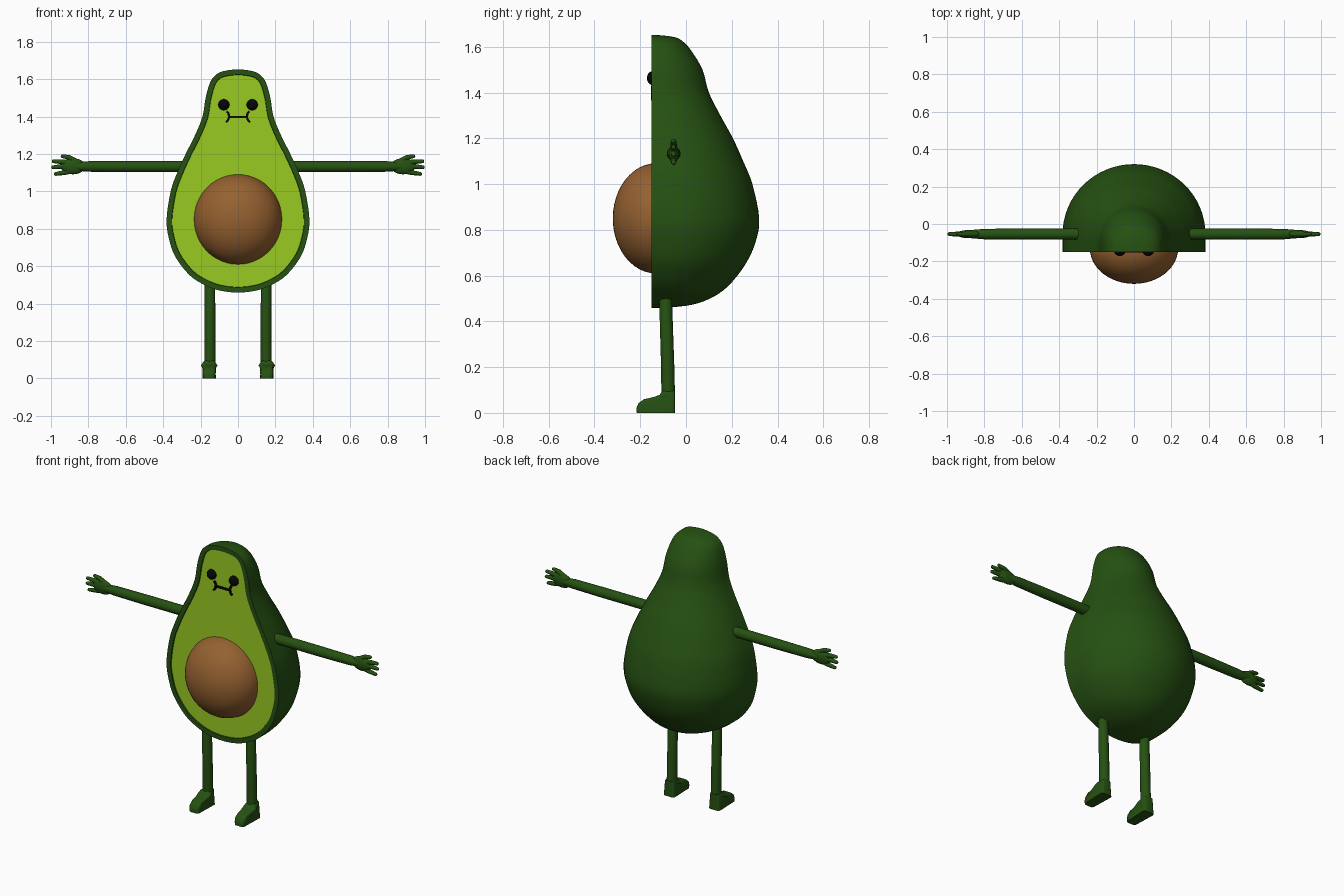
import bpy, bmesh, math
from mathutils import Vector

if "Cube" in bpy.data.objects:
    bpy.data.objects.remove(bpy.data.objects["Cube"])


def material(name, rgb):
    m = bpy.data.materials.new(name)
    m.diffuse_color = (*rgb, 1)
    m.use_nodes = True
    m.node_tree.nodes["Principled BSDF"].inputs["Base Color"].default_value = m.diffuse_color
    return m


SKIN = material("dark green skin", (0.019, 0.082, 0.006))
FLESH = material("light green flesh", (0.32, 0.60, 0.016))
SEED = material("brown seed", (0.30, 0.12, 0.03))
BLACK = material("black", (0.002, 0.002, 0.002))
FRONT = -0.15      # y of the flat cut face
RECESS = 0.006     # flesh sits slightly behind the rim


def finish(bm, name, mats, angle=40):
    bmesh.ops.recalc_face_normals(bm, faces=bm.faces[:])
    me = bpy.data.meshes.new(name)
    bm.to_mesh(me)
    bm.free()
    for m in mats:
        me.materials.append(m)
    ob = bpy.data.objects.new(name, me)
    bpy.context.collection.objects.link(ob)
    bpy.ops.object.select_all(action='DESELECT')
    ob.select_set(True)
    bpy.context.view_layer.objects.active = ob
    bpy.ops.object.shade_smooth_by_angle(angle=math.radians(angle))
    return ob


def ellipsoid(name, centre, radii, mat, seg=32):
    bm = bmesh.new()
    bmesh.ops.create_uvsphere(bm, u_segments=seg, v_segments=seg // 2, radius=1)
    for v in bm.verts:
        v.co = Vector(centre) + Vector(a * b for a, b in zip(v.co, radii))
    return finish(bm, name, [mat])


def smooth_path(pts, steps):
    """Catmull-Rom through the points."""
    out = []
    for i in range(1, len(pts) - 2):
        a, b, c, d = (Vector(p) for p in pts[i - 1:i + 3])
        for k in range(steps):
            t = k / steps
            out.append(0.5 * (2 * b + (c - a) * t + (2 * a - 5 * b + 4 * c - d) * t * t
                              + (3 * b - a - 3 * c + d) * t ** 3))
    out.append(Vector(pts[-2]))
    return out


def tube(name, pts, radii, mat, n=16):
    """Round tube along pts with a rounded far end."""
    pts = [Vector(p) for p in pts]
    radii = list(radii)
    d, r, tip = (pts[-1] - pts[-2]).normalized(), radii[-1], pts[-1]
    for a in (30, 60, 80):
        pts.append(tip + d * r * math.sin(math.radians(a)))
        radii.append(r * math.cos(math.radians(a)))
    bm = bmesh.new()
    rings = []
    for i, (p, r) in enumerate(zip(pts, radii)):
        t = (pts[min(i + 1, len(pts) - 1)] - pts[max(i - 1, 0)]).normalized()
        u = t.cross(Vector((0, 1, 0))).normalized()
        if u.length < 0.5:
            u = Vector((1, 0, 0))
        w = t.cross(u)
        rings.append([bm.verts.new(p + r * (u * math.cos(k * math.tau / n) + w * math.sin(k * math.tau / n)))
                      for k in range(n)])
    for a, b in zip(rings, rings[1:]):
        for k in range(n):
            bm.faces.new((a[k], a[(k + 1) % n], b[(k + 1) % n], b[k]))
    bm.faces.new(rings[0])
    bm.faces.new(rings[-1])
    return finish(bm, name, [mat], 60)


# Body: half-pear lofted from (half width, depth, height)
profile = [(-.08, -.09, 1.64), (0, 0, 1.652), (.08, .10, 1.642), (.122, .14, 1.62), (.15, .175, 1.58),
           (.173, .222, 1.5), (.19, .25, 1.4), (.23, .30, 1.3), (.28, .355, 1.2), (.325, .40, 1.1),
           (.36, .44, 1.0), (.382, .47, .85), (.37, .455, .75), (.335, .41, .65), (.257, .33, .55),
           (.17, .245, .495), (.09, .15, .468), (0, 0, .459), (-.09, -.15, .468)]
path = smooth_path(profile, 4)
bm = bmesh.new()
N = 32
top = bm.verts.new((0, FRONT, path[0].z))
bottom = bm.verts.new((0, FRONT, path[-1].z))
rings = []
for w, d, z in path[1:-1]:
    side = 0.25 * w   # short straight flank before the round back
    ring = [bm.verts.new((w, FRONT, z))]
    for k in range(N + 1):
        a = math.pi * k / N
        ring.append(bm.verts.new((w * math.cos(a), FRONT + side + (d - side) * math.sin(a), z)))
    ring.append(bm.verts.new((-w, FRONT, z)))
    rings.append(ring)
for a, b in zip(rings, rings[1:]):
    for k in range(len(a) - 1):
        bm.faces.new((a[k], a[k + 1], b[k + 1], b[k]))
for k in range(len(rings[0]) - 1):
    bm.faces.new((top, rings[0][k + 1], rings[0][k]))
    bm.faces.new((bottom, rings[-1][k], rings[-1][k + 1]))
front = bm.faces.new([top] + [r[0] for r in rings] + [bottom] + [r[-1] for r in reversed(rings)])
bmesh.ops.recalc_face_normals(bm, faces=bm.faces[:])
# rim, then recessed flesh
bmesh.ops.inset_region(bm, faces=[front], thickness=0.028, use_even_offset=True)
bmesh.ops.inset_region(bm, faces=[front], thickness=0.002, depth=-RECESS, use_even_offset=True)
front.material_index = 1
finish(bm, "body", [SKIN, FLESH])

# Seed
ellipsoid("seed", (0, -0.13, 0.85), (0.236, 0.19, 0.241), SEED, 48)


# Mouth: thin plates made from strips of front-view points
def strip(name, pts, width):
    bm = bmesh.new()
    pts = [Vector(p) for p in pts]
    rows = []
    for i, p in enumerate(pts):
        t = (pts[min(i + 1, len(pts) - 1)] - pts[max(i - 1, 0)]).normalized()
        n = Vector((-t.y, t.x)) * width / 2
        rows.append([bm.verts.new((q.x, y, q.y)) for q, y in
                     ((p + n, FRONT - .002), (p - n, FRONT - .002),
                      (p - n, FRONT + .0065), (p + n, FRONT + .0065))])
    for a, b in zip(rows, rows[1:]):
        for k in range(4):
            bm.faces.new((a[k], a[(k + 1) % 4], b[(k + 1) % 4], b[k]))
    bm.faces.new(rows[0])
    bm.faces.new(rows[-1])
    finish(bm, name, [BLACK], 30)


strip("mouth", [(-.05, 1.398), (.05, 1.398)], 0.012)

for s, label in ((-1, "right"), (1, "left")):
    # Face details
    ellipsoid(label + "_eye", (s * 0.076, FRONT + .004, 1.463), (0.03, 0.025, 0.03), BLACK, 24)
    strip(label + "_mouth_corner",
          [(s * .060, 1.428), (s * .050, 1.415), (s * .048, 1.398), (s * .053, 1.381), (s * .064, 1.370)], 0.012)

    # Arm, palm and four digits
    y = -0.054
    tube(label + "_arm", [(s * x, y, 1.133) for x in (.27, .6, .80, .87)],
         (.030, .030, .028, .022), SKIN, 20)
    ellipsoid(label + "_palm", (s * .882, y, 1.134), (.066, .022, .043), SKIN, 24)
    digits = {"thumb": ((.865, 1.158), (.905, 1.182), (.938, 1.188)),
              "upper_finger": ((.90, 1.15), (.94, 1.158), (.985, 1.161)),
              "middle_finger": ((.90, 1.133), (.95, 1.132), (.988, 1.129)),
              "lower_finger": ((.885, 1.112), (.93, 1.100), (.975, 1.093))}
    for name, pts in digits.items():
        tube(label + "_" + name, [(s * x, y, z) for x, z in pts], (.016, .013, .010), SKIN, 12)

    # Leg
    tube(label + "_leg", [(s * .15, -.077, .03), (s * .15, -.080, .2), (s * .15, -.09, .52)],
         (.030, .029, .028), SKIN, 20)

    # Foot: side profile extruded across and bevelled
    bm = bmesh.new()
    outline = [(-.048, .003), (-.048, .10), (-.104, .10), (-.114, .082), (-.14, .073), (-.185, .062),
               (-.208, .045), (-.217, .022), (-.215, .003)]
    f = bm.faces.new([bm.verts.new((s * .154 - .037, py, pz)) for py, pz in outline])
    ext = bmesh.ops.extrude_face_region(bm, geom=[f])
    for v in ext["geom"]:
        if isinstance(v, bmesh.types.BMVert):
            v.co.x += .074
    for v in bm.verts:   # narrower at the ankle and toe tip
        k = 0.78 if v.co.z > .09 else (0.85 if v.co.y < -.2 else 1)
        v.co.x = s * .154 + (v.co.x - s * .154) * k
        v.co.z = max(v.co.z - .003, 0)
    bmesh.ops.recalc_face_normals(bm, faces=bm.faces[:])
    rim = [e for e in bm.edges if abs(e.verts[0].co.x - e.verts[1].co.x) < .02
           and max(v.co.z for v in e.verts) > .001]
    bmesh.ops.bevel(bm, geom=rim, offset=.014, segments=3, profile=0.5, affect='EDGES', clamp_overlap=True)
    finish(bm, label + "_foot", [SKIN], 50)
